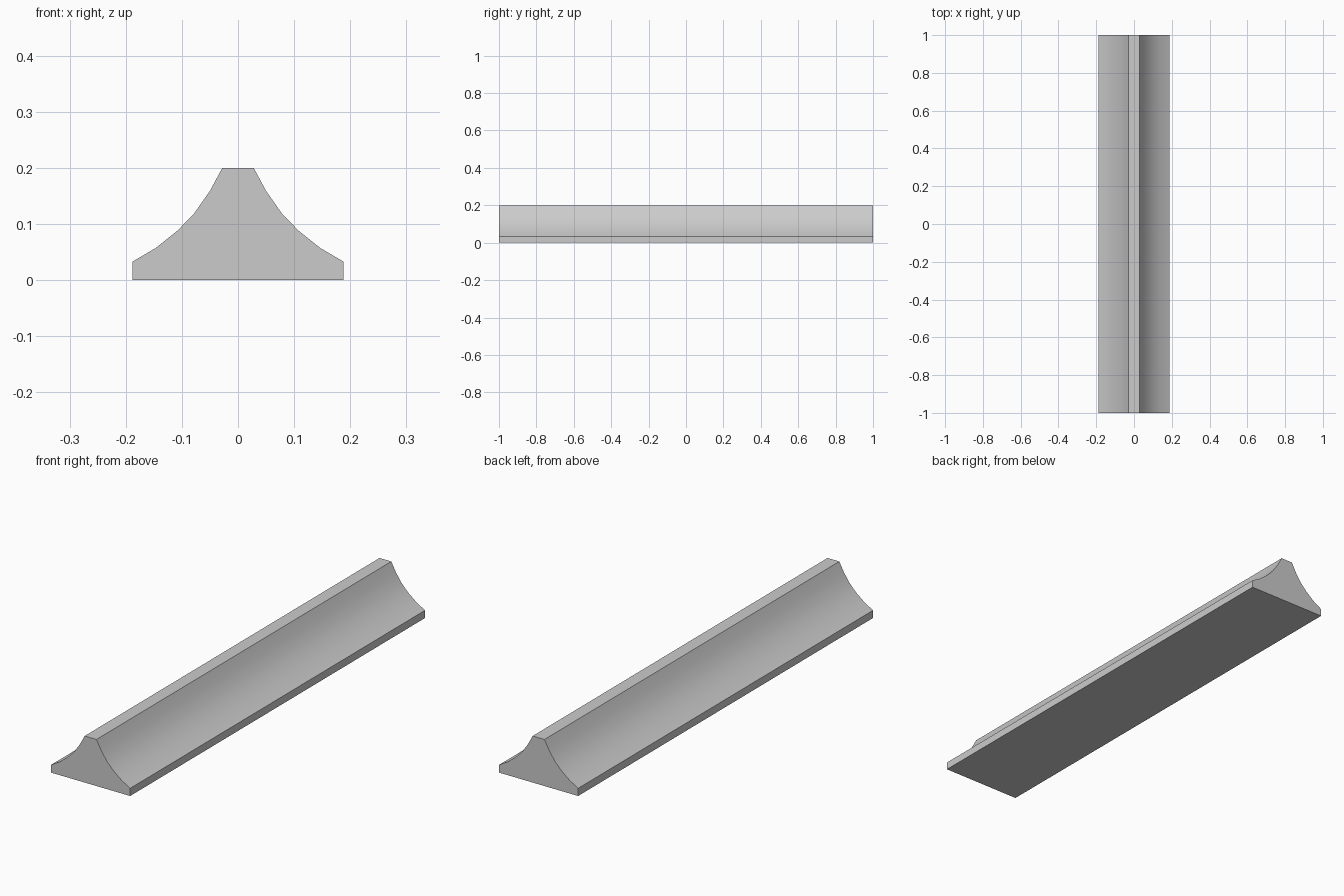
import bpy
import bmesh
import math

cube = bpy.data.objects.get("Cube")
if cube:
    bpy.data.objects.remove(cube, do_unlink=True)

grey = bpy.data.materials.new("plain_grey")
grey.use_nodes = True
colour = (0.6, 0.6, 0.6, 1)
grey.diffuse_color = colour
grey.node_tree.nodes["Principled BSDF"].inputs["Base Color"].default_value = colour

# Half cross-section: straight foot, then a concave cove up to the flat ridge
half = [(0.188, 0), (0.188, 0.033), (0.147, 0.057), (0.108, 0.088),
        (0.078, 0.119), (0.05, 0.159), (0.028, 0.2)]
section = half + [(-x, z) for x, z in reversed(half)]

# Extrude the mirrored section along the length
bm = bmesh.new()
end = bm.faces.new([bm.verts.new((x, -1, z)) for x, z in section])
result = bmesh.ops.extrude_face_region(bm, geom=[end], use_keep_orig=True)
far = [g for g in result["geom"] if isinstance(g, bmesh.types.BMVert)]
bmesh.ops.translate(bm, verts=far, vec=(0, 2, 0))
bmesh.ops.recalc_face_normals(bm, faces=bm.faces)

mesh = bpy.data.meshes.new("cove_moulding")
bm.to_mesh(mesh)
bm.free()
mesh.materials.append(grey)
moulding = bpy.data.objects.new("cove_moulding", mesh)
bpy.context.collection.objects.link(moulding)

# Smooth coves, sharp corners
bpy.context.view_layer.objects.active = moulding
moulding.select_set(True)
bpy.ops.object.shade_smooth_by_angle(angle=math.radians(30))
